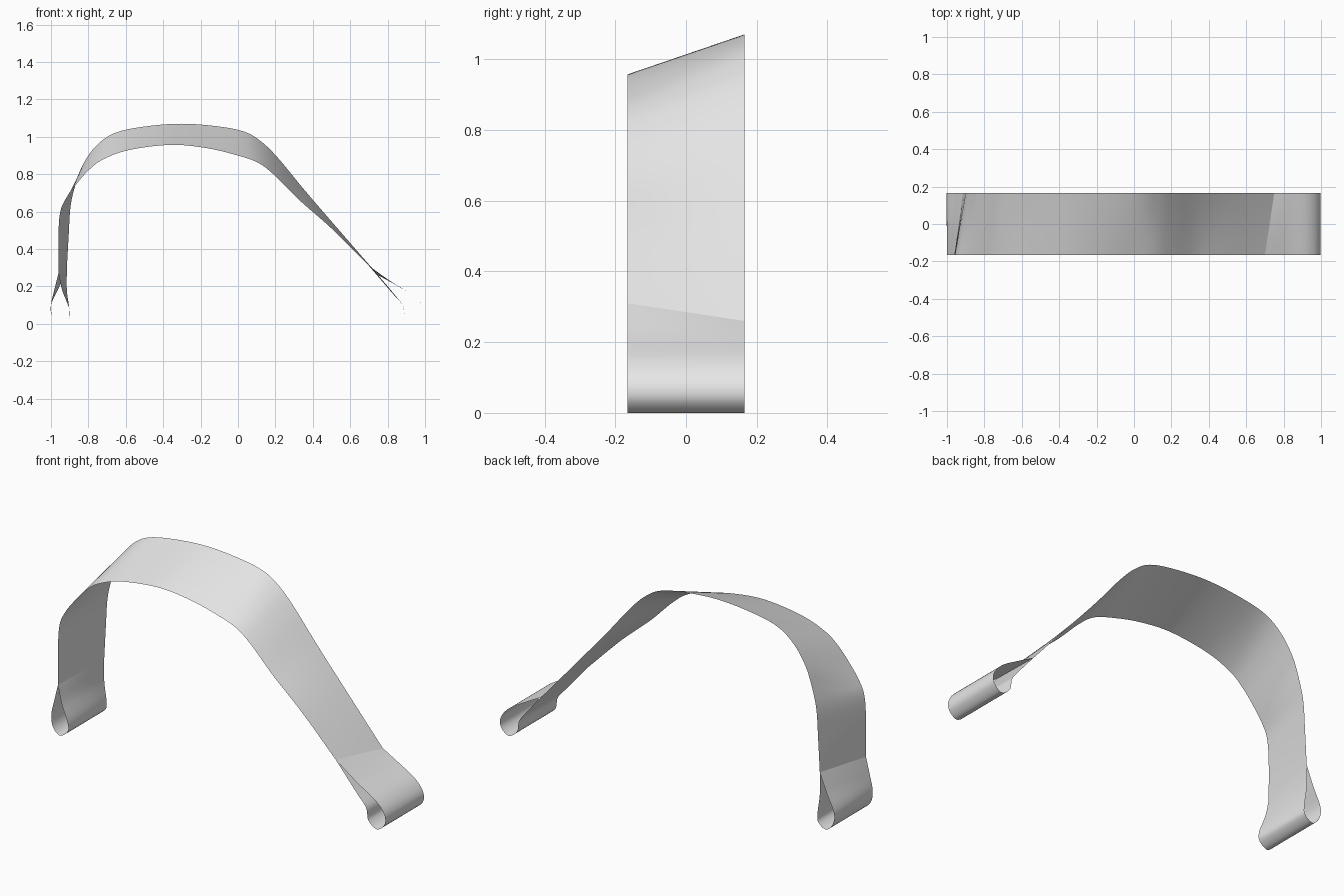
import bpy
import bmesh
from mathutils import Vector

if "Cube" in bpy.data.objects:
    bpy.data.objects.remove(bpy.data.objects["Cube"], do_unlink=True)

HALF_WIDTH = 0.165
STEPS_ALONG = 8
STRIPS_ACROSS = 6

grey = bpy.data.materials.new("light grey")
grey.use_nodes = True
colour = (0.8, 0.8, 0.8, 1)
grey.diffuse_color = colour
grey.node_tree.nodes["Principled BSDF"].inputs["Base Color"].default_value = colour


def smooth_path(points, steps):
    """Pass a smooth curve through the points, with free ends."""
    points = [Vector(p) for p in points]
    padded = [2 * points[0] - points[1]] + points + [2 * points[-1] - points[-2]]
    path = []
    for a, b, c, d in zip(padded, padded[1:], padded[2:], padded[3:]):
        for step in range(steps):
            t = step / steps
            path.append(b + (c - a) * (t / 2)
                        + (2 * a - 5 * b + 4 * c - d) * (t * t / 2)
                        + (3 * b - a - 3 * c + d) * (t ** 3 / 2))
    path.append(points[-1])
    return path


def ribbon(name, stations):
    """Sheet ruled between a front and a back edge: (front x, z, back x, z)."""
    bm = bmesh.new()
    rows = []
    for fx, fz, bx, bz in smooth_path(stations, STEPS_ALONG):
        front = Vector((fx, -HALF_WIDTH, fz))
        back = Vector((bx, HALF_WIDTH, bz))
        rows.append([bm.verts.new(front.lerp(back, i / STRIPS_ACROSS))
                     for i in range(STRIPS_ACROSS + 1)])
    for row, following in zip(rows, rows[1:]):
        for i in range(STRIPS_ACROSS):
            bm.faces.new((row[i], following[i], following[i + 1], row[i + 1]))
    for face in bm.faces:
        face.smooth = True
    mesh = bpy.data.meshes.new(name)
    bm.to_mesh(mesh)
    bm.free()
    mesh.materials.append(grey)
    obj = bpy.data.objects.new(name, mesh)
    bpy.context.collection.objects.link(obj)
    return obj


def straight(x, z):
    """Station where both edges line up."""
    return (x, z, x, z)


# Folds where the loops meet the strap
right_fold = (-.96, .27, -.915, .3)
left_fold = (.7, .31, .75, .26)

# Main twisted strap, from the upright leg over the arch and down the slope
ribbon("strap", [
    right_fold,
    (-.96, .48, -.905, .48),
    (-.95, .6, -.895, .63),
    (-.92, .67, -.87, .74),
    (-.87, .74, -.83, .85),
    (-.8, .82, -.76, .95),
    (-.72, .88, -.66, 1.02),
    (-.58, .93, -.5, 1.055),
    (-.36, .957, -.3, 1.07),
    (-.17, .94, -.1, 1.055),
    (0, .9, .04, 1.025),
    (.11, .86, .13, .97),
    (.2, .79, .22, .88),
    (.33, .66, .36, .71),
    (.5, .51, .55, .49),
    left_fold,
])

# Teardrop loop under the upright leg
ribbon("right_loop", [
    right_fold,
    (-.94, .18, -.915, .18),
    straight(-.902, .08),
    straight(-.905, .03),
    straight(-.95, 0),
    straight(-.99, .035),
    straight(-1, .1),
    (-.98, .19, -.955, .2),
    right_fold,
])

# Teardrop loop at the end of the slope
ribbon("left_loop", [
    left_fold,
    (.82, .225, .84, .21),
    straight(.94, .15),
    straight(.99, .09),
    straight(.99, .035),
    straight(.945, 0),
    straight(.895, .035),
    straight(.88, .1),
    (.82, .17, .83, .165),
    left_fold,
])
